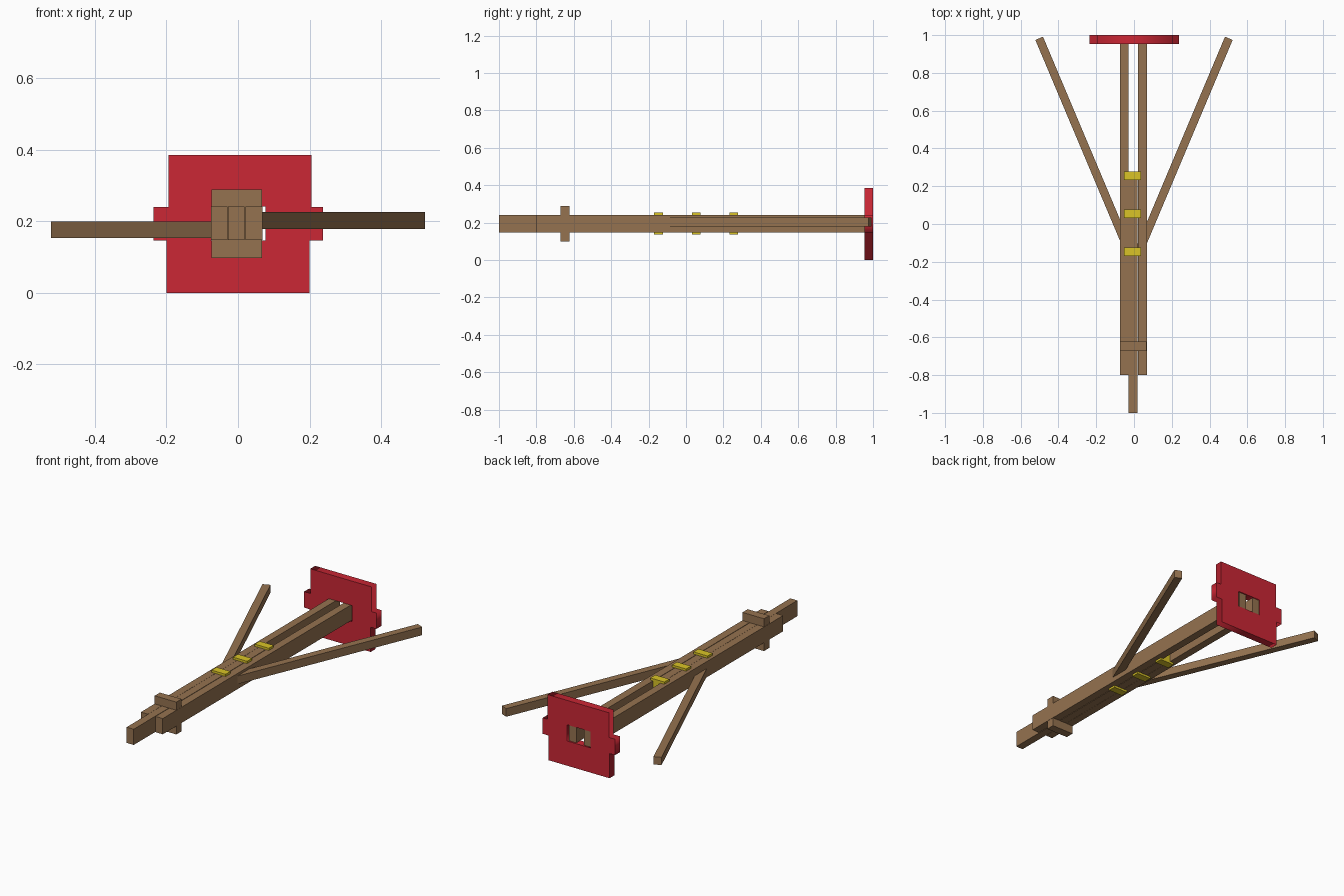
import bpy, bmesh
from math import atan2
from mathutils import Matrix, Vector

if "Cube" in bpy.data.objects:
    bpy.data.objects.remove(bpy.data.objects["Cube"])


def material(name, rgb):
    m = bpy.data.materials.new(name)
    m.diffuse_color = (*rgb, 1)
    m.use_nodes = True
    m.node_tree.nodes["Principled BSDF"].inputs["Base Color"].default_value = m.diffuse_color
    return m


WOOD = material("wood", (0.30, 0.17, 0.08))
RED = material("red_paint", (0.60, 0.02, 0.035))
YELLOW = material("yellow_paint", (0.70, 0.55, 0.02))


def box(name, lo, hi, mat):
    lo, hi = Vector(lo), Vector(hi)
    bm = bmesh.new()
    bmesh.ops.create_cube(bm, size=1)
    bmesh.ops.scale(bm, vec=hi - lo, verts=bm.verts)
    bmesh.ops.translate(bm, vec=(lo + hi) / 2, verts=bm.verts)
    me = bpy.data.meshes.new(name)
    bm.to_mesh(me)
    bm.free()
    me.materials.append(mat)
    ob = bpy.data.objects.new(name, me)
    bpy.context.collection.objects.link(ob)
    return ob


# Long beams: two side rails and the shorter tongue between them
Z0, Z1 = 0.148, 0.241
box("left_rail", (-0.075, -0.8, Z0), (-0.029, 0.995, Z1), WOOD)
box("right_rail", (0.021, -0.8, Z0), (0.068, 0.995, Z1), WOOD)
box("center_tongue", (-0.028, -1.0, Z0), (0.018, 0.255, Z1), WOOD)

# Cross peg near the front
box("cross_peg", (-0.074, -0.672, 0.098), (0.067, -0.623, 0.289), WOOD)

# Yellow wedges driven through the beams
for i, y in enumerate((-0.147, 0.054, 0.256)):
    box(f"wedge_{i + 1}", (-0.054, y - 0.023, 0.136), (0.038, y + 0.023, 0.254), YELLOW)

# Splayed side struts
for name, s, z0, z1 in (("left_strut", -1, 0.154, 0.2), ("right_strut", 1, 0.178, 0.226)):
    start, end = Vector((s * 0.03, -0.137)), Vector((s * 0.502, 0.983))
    d = end - start
    ob = box(name, (0, -0.022, z0), (d.length, 0.022, z1), WOOD)
    ob.matrix_world = Matrix.Translation((*start, 0)) @ Matrix.Rotation(atan2(d.y, d.x), 4, 'Z')

# Back plate: outline with side tabs and a slot for the rails
outline = [(-0.2, 0), (0.2, 0), (0.2, 0.146), (0.237, 0.146), (0.237, 0.24), (0.205, 0.24),
           (0.205, 0.386), (-0.195, 0.386), (-0.195, 0.24), (-0.236, 0.24), (-0.236, 0.146), (-0.2, 0.146)]
slot = [(-0.076, 0.146), (0.077, 0.146), (0.077, 0.242), (-0.076, 0.242)]
cu = bpy.data.curves.new("back_plate", 'CURVE')
cu.dimensions, cu.fill_mode, cu.extrude = '2D', 'BOTH', 0.023
for pts in (outline, slot):
    sp = cu.splines.new('POLY')
    sp.points.add(len(pts) - 1)
    for p, (x, z) in zip(sp.points, pts):
        p.co = (x, z, 0, 1)
    sp.use_cyclic_u = True
cu.materials.append(RED)
plate = bpy.data.objects.new("back_plate", cu)
plate.matrix_world = Matrix.Translation((0, 0.977, 0)) @ Matrix.Rotation(1.5707963, 4, 'X')
bpy.context.collection.objects.link(plate)
bpy.context.view_layer.objects.active = plate
plate.select_set(True)
bpy.ops.object.convert(target='MESH')
